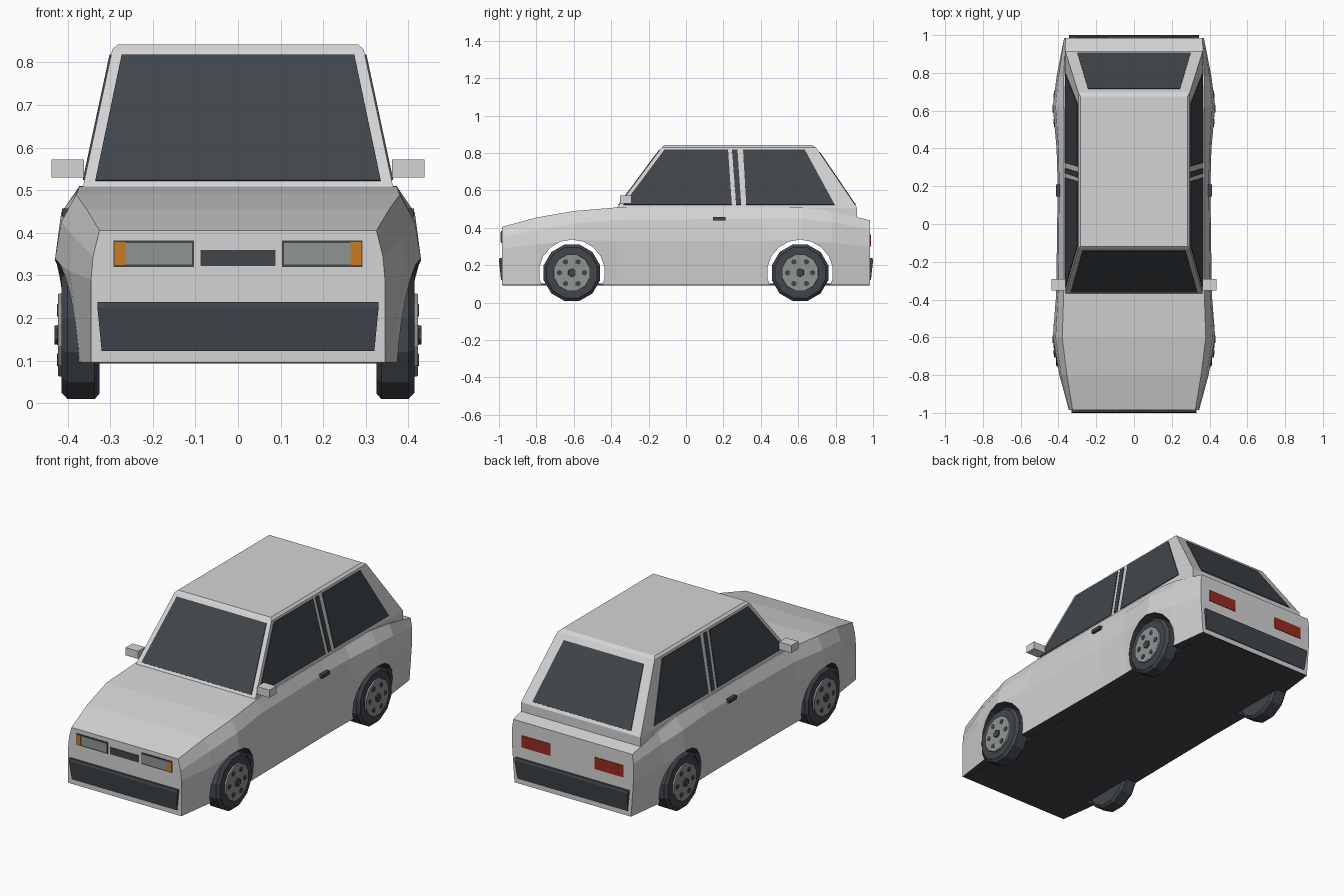
import bpy, bmesh, math
from mathutils import Vector

cube = bpy.data.objects.get("Cube")
if cube:
    bpy.data.objects.remove(cube, do_unlink=True)


def material(name, rgb):
    m = bpy.data.materials.new(name)
    m.use_nodes = True
    m.diffuse_color = (*rgb, 1)
    m.node_tree.nodes["Principled BSDF"].inputs["Base Color"].default_value = (*rgb, 1)
    return m


PAINT = material("light grey paint", (0.66, 0.66, 0.66))
DARK = material("charcoal", (0.052, 0.061, 0.072))
METAL = material("lens grey", (0.28, 0.30, 0.29))
AMBER = material("amber", (0.58, 0.20, 0.013))
RED = material("tail red", (0.32, 0.025, 0.015))


def loft(name, rings, *mats):
    """Skin a list of equal-length point rings and cap both ends."""
    bm = bmesh.new()
    rows = [[bm.verts.new(p) for p in ring] for ring in rings]
    n = len(rows[0])
    for a, b in zip(rows, rows[1:]):
        for i in range(n):
            j = (i + 1) % n
            bm.faces.new((a[i], a[j], b[j], b[i]))
    bm.faces.new(rows[0])
    bm.faces.new(rows[-1])
    bmesh.ops.recalc_face_normals(bm, faces=bm.faces)
    mesh = bpy.data.meshes.new(name)
    bm.to_mesh(mesh)
    bm.free()
    for m in mats:
        mesh.materials.append(m)
    ob = bpy.data.objects.new(name, mesh)
    bpy.context.collection.objects.link(ob)
    return ob


def box(name, x, y, z, mat):
    ring = lambda h: [(x[0], y[0], h), (x[1], y[0], h), (x[1], y[1], h), (x[0], y[1], h)]
    return loft(name, [ring(z[0]), ring(z[1])], mat)


def plate(name, corners, mat, out, lift=0.004):
    """Thin panel on a surface, raised towards the direction out."""
    pts = [Vector(c) for c in corners]
    nrm = (pts[1] - pts[0]).cross(pts[2] - pts[0]).normalized()
    if nrm.dot(Vector(out)) < 0:
        nrm = -nrm
    return loft(name, [[p - nrm * 0.002 for p in pts], [p + nrm * lift for p in pts]], mat)


def face_plate(name, x, z, y, mat, lift=0.003):
    return plate(name, [(x[0], y, z[0]), (x[1], y, z[0]), (x[1], y, z[1]), (x[0], y, z[1])],
                 mat, (0, y, 0), lift)


def lathe(name, profile, sides, cy, cz, mat):
    """Turn (x, radius) pairs about an axle along x."""
    turn = [math.tau * (i + 0.5) / sides for i in range(sides)]
    return loft(name, [[(x, cy + r * math.cos(a), cz + r * math.sin(a)) for a in turn]
                       for x, r in profile], mat)


# Body shell: stations of y, then top, crease, bulge (half width, height) and sill half width
AXLE, HUB_Z, SILL = 0.61, 0.16, 0.095
stations = [
    (-0.985, (0.325, 0.405), (0.34, 0.345), (0.345, 0.29), 0.345),
    (-0.8, (0.355, 0.455), (0.385, 0.39), (0.395, 0.31), 0.37),
    (-0.6, (0.38, 0.49), (0.415, 0.425), (0.43, 0.335), 0.395),
    (-0.37, (0.372, 0.509), (0.403, 0.443), (0.412, 0.33), 0.39),
    (0.2, (0.37, 0.51), (0.396, 0.447), (0.404, 0.33), 0.385),
    (0.4, (0.37, 0.51), (0.4, 0.447), (0.41, 0.33), 0.387),
    (0.62, (0.372, 0.51), (0.415, 0.447), (0.43, 0.335), 0.395),
    (0.78, (0.372, 0.488), (0.4, 0.43), (0.41, 0.32), 0.38),
    (0.985, (0.362, 0.44), (0.37, 0.39), (0.37, 0.3), 0.355),
]
rings = []
for y, top, crease, bulge, sill in stations:
    half = [(sill, SILL), bulge, crease, top]
    rings.append([(x, y, z) for x, z in half] + [(-x, y, z) for x, z in reversed(half)])
body = loft("body_shell", rings, PAINT, DARK)

# Wheel arches cut across the shell
for cy in (-AXLE, AXLE):
    cutter = lathe("arch_cutter", [(-0.6, 0.177), (0.6, 0.177)], 18, cy, HUB_Z, DARK)
    cutter.hide_render = True
    mod = body.modifiers.new("arch", "BOOLEAN")
    mod.operation, mod.solver, mod.object = "DIFFERENCE", "EXACT", cutter
    bpy.context.view_layer.objects.active = body
    bpy.ops.object.modifier_apply(modifier=mod.name)
    bpy.data.objects.remove(cutter, do_unlink=True)

# Dark underside and arch linings
for f in body.data.polygons:
    pts = [body.data.vertices[i].co for i in f.vertices]
    lining = abs(f.normal.x) < 0.1 and all(
        math.hypot(abs(p.y) - AXLE, p.z - HUB_Z) < 0.18 for p in pts)
    under = f.normal.z < -0.9 and f.center.z < SILL + 0.01
    f.material_index = 1 if lining or under else 0
box("floor_pan", (-0.325, 0.325), (-0.98, 0.98), (SILL - 0.002, SILL + 0.008), DARK)

# Cabin with tapered sides and a shallow roof cap
cabin_levels = [(0.43, 0.364, -0.37, 0.915), (0.507, 0.364, -0.37, 0.915),
                (0.83, 0.295, -0.13, 0.695), (0.842, 0.282, -0.118, 0.675)]
loft("cabin", [[(-w, a, z), (w, a, z), (w, b, z), (-w, b, z)]
               for z, w, a, b in cabin_levels], PAINT)


def slope(z, low, high):
    return low + (high - low) * (z - 0.507) / (0.83 - 0.507)


def screen(name, bottom, top, low, high, out):
    """Glass across the car; bottom and top are (half width, height)."""
    (wb, zb), (wt, zt) = bottom, top
    yb, yt = slope(zb, low, high), slope(zt, low, high)
    plate(name, [(-wb, yb, zb), (wb, yb, zb), (wt, yt, zt), (-wt, yt, zt)], DARK, out)


screen("windscreen", (0.335, 0.521), (0.273, 0.816), -0.37, -0.13, (0, -1, 1))
screen("rear_window", (0.3, 0.521), (0.243, 0.803), 0.915, 0.695, (0, 1, 1))

# Side glass: y range along the bottom edge and the top edge
side_glass = {"front_side_window": ((-0.335, 0.245), (-0.115, 0.225)),
              "door_pillar_trim": ((0.268, 0.295), (0.246, 0.275)),
              "rear_side_window": ((0.322, 0.795), (0.305, 0.635))}
Z_LOW, Z_HIGH = 0.523, 0.818

for s, side in ((1, "left"), (-1, "right")):
    xl, xh = (s * slope(z, 0.364, 0.295) for z in (Z_LOW, Z_HIGH))
    for name, (low, high) in side_glass.items():
        plate(f"{name}_{side}", [(xl, low[0], Z_LOW), (xl, low[1], Z_LOW),
                                 (xh, high[1], Z_HIGH), (xh, high[0], Z_HIGH)],
              DARK, (s, 0, 0))

    # Mirror and door handle
    box(f"mirror_{side}", (s * 0.362, s * 0.438), (-0.352, -0.292), (0.53, 0.572), PAINT)
    box(f"door_handle_{side}", (s * 0.385, s * 0.413), (0.145, 0.21), (0.438, 0.457), DARK)

    # Lamps
    face_plate(f"headlight_surround_{side}", (s * 0.103, s * 0.292), (0.319, 0.382), -0.985, DARK)
    face_plate(f"headlight_{side}", (s * 0.108, s * 0.264), (0.326, 0.376), -0.985, METAL, 0.005)
    face_plate(f"indicator_{side}", (s * 0.264, s * 0.29), (0.324, 0.378), -0.985, AMBER, 0.006)
    face_plate(f"tail_light_{side}", (s * 0.135, s * 0.31), (0.3, 0.365), 0.985, RED)

    # Wheels
    for cy, end in ((-AXLE, "front"), (AXLE, "rear")):
        tag = f"{end}_{side}"
        tyre = [(0.325, 0.1), (0.325, 0.143), (0.337, 0.156),
                (0.4, 0.156), (0.414, 0.14), (0.414, 0.1)]
        lathe(f"tyre_{tag}", [(s * x, r) for x, r in tyre], 12, cy, HUB_Z, DARK)
        lathe(f"wheel_disc_{tag}", [(s * 0.4, 0.102), (s * 0.423, 0.1)], 12, cy, HUB_Z, METAL)
        lathe(f"hub_nut_{tag}", [(s * 0.41, 0.025), (s * 0.431, 0.022)], 6, cy, HUB_Z, DARK)
        for k in range(6):
            a = math.tau * k / 6
            lathe(f"wheel_hole_{k}_{tag}", [(s * 0.419, 0.015), (s * 0.425, 0.015)], 6,
                  cy + 0.067 * math.cos(a), HUB_Z + 0.067 * math.sin(a), DARK)

# Grille and bumpers
face_plate("grille", (-0.088, 0.088), (0.322, 0.36), -0.985, DARK)
for e, name, w in ((-1, "front_bumper", 0.33), (1, "rear_bumper", 0.345)):
    levels = [(0.122, w - 0.01, 0.989), (0.225, w, 1.0), (0.238, w, 0.996)]
    loft(name, [[(-v, e * 0.97, z), (v, e * 0.97, z), (v, e * y, z), (-v, e * y, z)]
                for z, v, y in levels], DARK)
